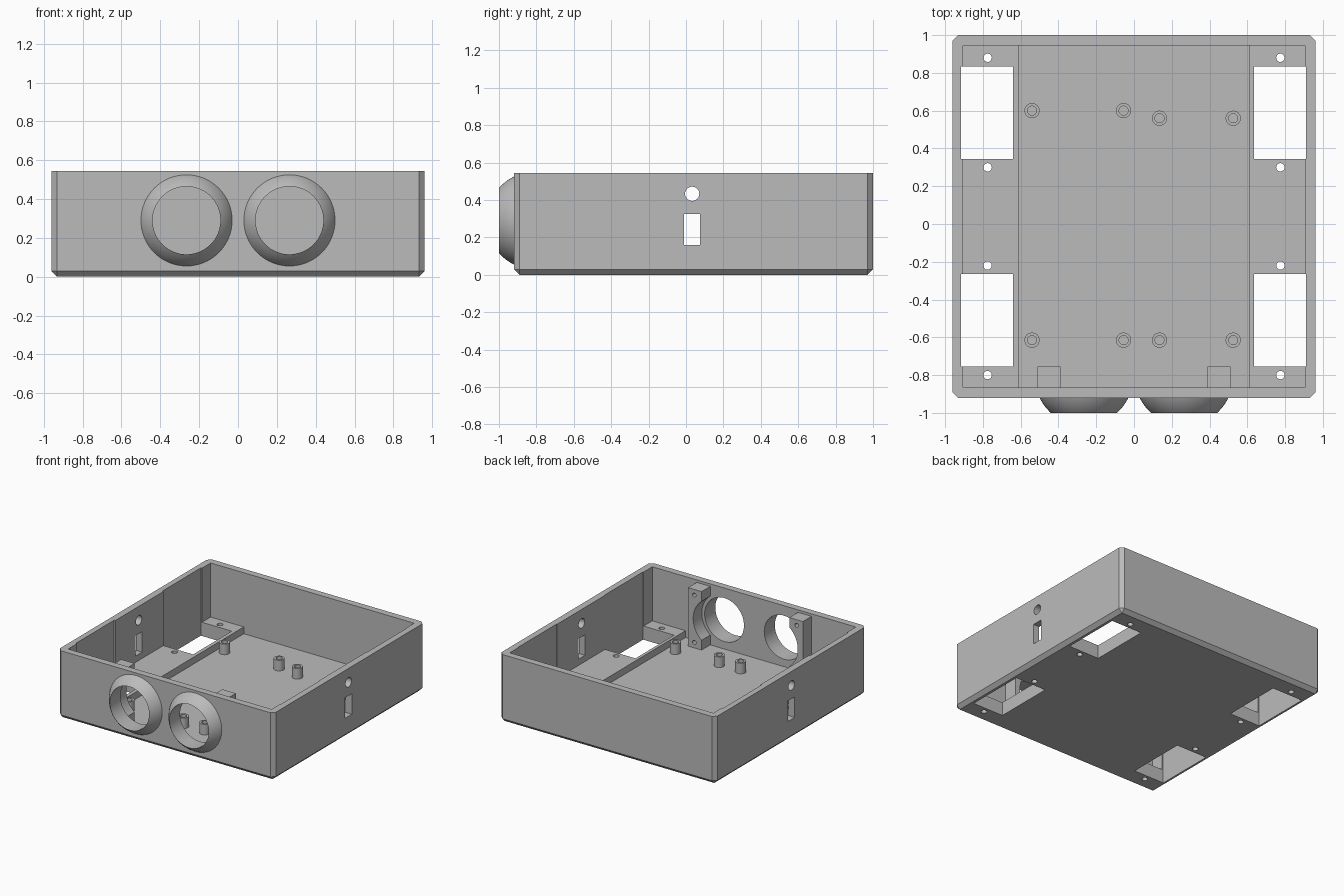
import bpy, bmesh, math
from mathutils import Matrix, Vector

cube = bpy.data.objects.get("Cube")
if cube:
    bpy.data.objects.remove(cube, do_unlink=True)

grey = bpy.data.materials.new("plain grey")
grey.use_nodes = True
GREY = (0.5, 0.5, 0.5, 1)
grey.diffuse_color = GREY
grey.node_tree.nodes["Principled BSDF"].inputs["Base Color"].default_value = GREY

FLOOR, LEDGE, TOP = 0.055, 0.11, 0.545
EYE_X, EYE_Z, EYE_R = 0.265, 0.29, 0.175


def box(bm, x, y, z):
    size = [b - a for a, b in (x, y, z)]
    mid = [(a + b) / 2 for a, b in (x, y, z)]
    m = Matrix.Translation(mid) @ Matrix.Diagonal((*size, 1))
    bmesh.ops.create_cube(bm, size=1, matrix=m)


def rod(bm, centre, radius, length, axis="Z", sides=48):
    turn = {"X": Matrix.Rotation(math.pi / 2, 4, "Y"),
            "Y": Matrix.Rotation(math.pi / 2, 4, "X"),
            "Z": Matrix.Identity(4)}[axis]
    bmesh.ops.create_cone(bm, cap_ends=True, segments=sides, radius1=radius,
                          radius2=radius, depth=length,
                          matrix=Matrix.Translation(centre) @ turn)


def finish(name, bm):
    bmesh.ops.recalc_face_normals(bm, faces=bm.faces)
    mesh = bpy.data.meshes.new(name)
    bm.to_mesh(mesh)
    bm.free()
    mesh.materials.append(grey)
    obj = bpy.data.objects.new(name, mesh)
    bpy.context.collection.objects.link(obj)
    return obj


def activate(obj):
    bpy.ops.object.select_all(action="DESELECT")
    obj.select_set(True)
    bpy.context.view_layer.objects.active = obj


def cut(obj, bm):
    cutter = finish("cutter", bm)
    cutter.hide_render = True
    activate(obj)
    mod = obj.modifiers.new("cut", "BOOLEAN")
    mod.operation, mod.solver, mod.object = "DIFFERENCE", "EXACT", cutter
    bpy.ops.object.modifier_apply(modifier=mod.name)
    bpy.data.objects.remove(cutter, do_unlink=True)


def smooth(obj):
    activate(obj)
    bpy.ops.object.shade_smooth_by_angle(angle=math.radians(30))


# Tray shell with chamfered upright and bottom edges
bm = bmesh.new()
box(bm, (-0.96, 0.96), (-0.92, 1.0), (0, TOP))
edges = [e for e in bm.edges if min(v.co.z for v in e.verts) < 0.01]
bmesh.ops.bevel(bm, geom=edges, offset=0.029, segments=1, affect="EDGES")
tray = finish("tray", bm)

# Interior above the side ledges, then the deeper middle channel
for half_width, bottom in ((0.905, LEDGE), (0.61, FLOOR)):
    bm = bmesh.new()
    box(bm, (-half_width, half_width), (-0.865, 0.945), (bottom, 0.7))
    cut(tray, bm)

# Rectangular openings through the ledges, notched slightly into the walls
bm = bmesh.new()
for x in ((-0.915, -0.64), (0.635, 0.91)):
    for y in ((-0.755, -0.265), (0.345, 0.835)):
        box(bm, x, y, (-0.1, 0.7))
cut(tray, bm)

# Screw holes, side slots, side round holes and front round holes
bm = bmesh.new()
for s in (-1, 1):
    for y in (-0.80, -0.22, 0.30, 0.88):
        rod(bm, (s * 0.775, y, 0.08), 0.022, 0.3, sides=32)
    box(bm, sorted((s * 0.85, s * 1.05)), (-0.01, 0.075), (0.16, 0.325))
    rod(bm, (s * 0.95, 0.033, 0.433), 0.038, 0.2, "X")
    rod(bm, (s * EYE_X, -0.9, EYE_Z), EYE_R, 0.2, "Y", 64)
cut(tray, bm)
smooth(tray)

# Rounded rims around the front holes
arc_centre, arc_r = -0.806, 0.261
ys = [-0.92 - 0.08 * i / 8 for i in range(9)]
profile = [(math.sqrt(arc_r ** 2 - (y - arc_centre) ** 2), y) for y in ys]
profile += [(EYE_R, -1.0), (EYE_R, -0.92)]
for s, side in ((1, "left"), (-1, "right")):
    bm = bmesh.new()
    verts = [bm.verts.new((r, y, 0)) for r, y in profile]
    chain = [bm.edges.new(pair) for pair in zip(verts, verts[1:])]
    bmesh.ops.spin(bm, geom=verts + chain, cent=(0, 0, 0), axis=(0, 1, 0),
                   angle=math.tau, steps=64, use_merge=True)
    bmesh.ops.remove_doubles(bm, verts=bm.verts, dist=0.0005)
    bmesh.ops.translate(bm, verts=bm.verts, vec=Vector((s * EYE_X, 0, EYE_Z)))
    smooth(finish(side + "_front_rim", bm))

# Mounting posts behind the front wall, hollowed beside the round holes
for s, side in ((1, "left"), (-1, "right")):
    bm = bmesh.new()
    box(bm, sorted((s * 0.39, s * 0.51)), (-0.87, -0.755), (FLOOR - 0.005, 0.525))
    post = finish(side + "_mounting_post", bm)
    bm = bmesh.new()
    rod(bm, (s * EYE_X, -0.8, EYE_Z), 0.2, 0.3, "Y", 64)
    for dz in (-0.19, 0.19):
        rod(bm, (s * 0.455, -0.755, EYE_Z + dz), 0.016, 0.14, "Y", 24)
    cut(post, bm)
    smooth(post)

# Hollow standoffs on the floor
for x, back_y in ((-0.54, 0.6), (-0.055, 0.6), (0.135, 0.56), (0.525, 0.56)):
    for y, end in ((-0.615, "front"), (back_y, "back")):
        bm = bmesh.new()
        rod(bm, (x, y, FLOOR + 0.04), 0.04, 0.09, sides=32)
        standoff = finish(end + "_standoff", bm)
        bm = bmesh.new()
        rod(bm, (x, y, FLOOR + 0.06), 0.024, 0.118, sides=32)
        cut(standoff, bm)
        smooth(standoff)
